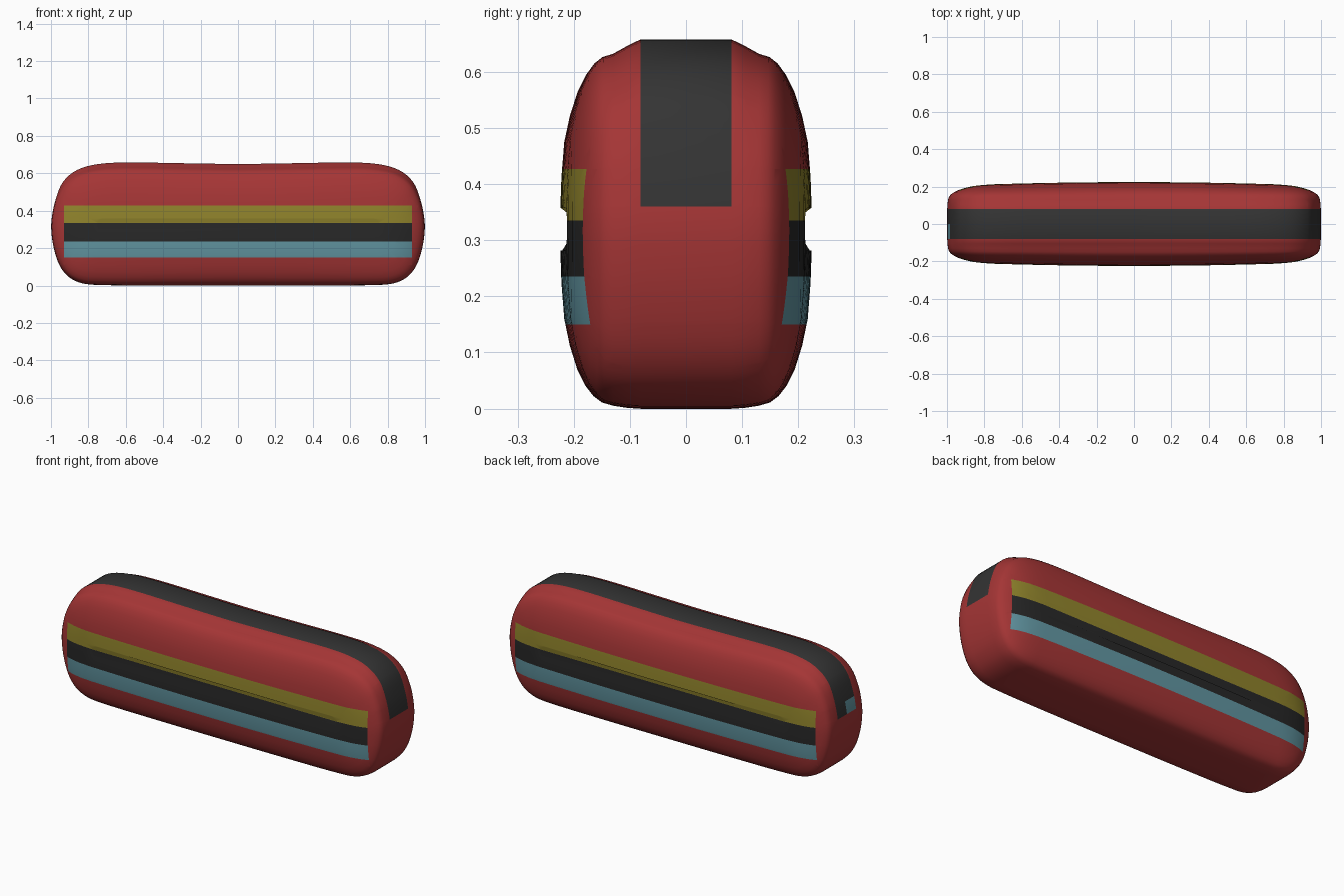
import bpy, bmesh, math
from mathutils import Vector

if "Cube" in bpy.data.objects:
    bpy.data.objects.remove(bpy.data.objects["Cube"])


def material(name, rgb):
    m = bpy.data.materials.new(name)
    m.diffuse_color = (*rgb, 1)
    m.use_nodes = True
    m.node_tree.nodes["Principled BSDF"].inputs["Base Color"].default_value = m.diffuse_color
    return m


RED, ZIP, YELLOW, BLACK, BLUE = range(5)
mats = [material("red fabric", (0.376, 0.036, 0.036)),
        material("charcoal zip", (0.034, 0.034, 0.034)),
        material("olive yellow stripe", (0.283, 0.231, 0.025)),
        material("black stripe", (0.021, 0.021, 0.021)),
        material("pale blue stripe", (0.122, 0.305, 0.361))]

# Right half of the front outline, from top centre to bottom centre
half = [(0, 0.65), (0.3, 0.654), (0.6, 0.658), (0.75, 0.649), (0.86, 0.618),
        (0.935, 0.555), (0.975, 0.46), (0.996, 0.36), (0.998, 0.29), (0.985, 0.2),
        (0.955, 0.11), (0.91, 0.05), (0.85, 0.017), (0.77, 0.004), (0.4, 0.0), (0, 0.0)]
ctrl = [Vector(p) for p in half + [(-x, z) for x, z in reversed(half[1:-1])]]


def smooth_loop(pts, steps):
    """Closed Catmull-Rom curve through pts."""
    out, n = [], len(pts)
    for i in range(n):
        a, b, c, d = (pts[(i + k) % n] for k in (-1, 0, 1, 2))
        # centripetal-like tangents for uneven spacing
        l0, l1, l2 = (b - a).length, (c - b).length, (d - c).length
        m1 = (c - a) / (l0 + l1) * l1
        m2 = (d - b) / (l1 + l2) * l1
        for k in range(steps):
            t = k / steps
            out.append(b * (2*t**3 - 3*t*t + 1) + m1 * (t**3 - 2*t*t + t)
                       + c * (3*t*t - 2*t**3) + m2 * (t**3 - t*t))
    return out


outline = smooth_loop(ctrl, 4)

# Cross-section layers: (scale toward the spine, y)
side = [(1.0, 0.0), (1.0, 0.081), (0.995, 0.105), (0.983, 0.13), (0.965, 0.15),
        (0.93, 0.165), (0.87, 0.18), (0.78, 0.194), (0.65, 0.207),
        (0.5, 0.217), (0.3, 0.222), (0.12, 0.224)]
layers = [(s, -y) for s, y in reversed(side)] + side[1:]


def place(p, s, y):
    top = min(max((p.y - 0.45) / 0.2, 0), 1)
    if abs(y) > 0.09:                      # shoulders drop beside the zip
        s -= 0.06 * top * min(1, (abs(y) - 0.09) / 0.03) * s
    cx = min(max(p.x, -0.72), 0.72)
    x, z = cx + s * (p.x - cx), 0.32 + s * (p.y - 0.32)
    if abs(y) > 0.13:                      # sides taper toward the ends
        y = math.copysign(0.13 + (abs(y) - 0.13) * (1 - 0.22 * x * x), y)
    return Vector((x, y, z))


bm = bmesh.new()
rings = [[bm.verts.new(place(p, s, y)) for p in outline] for s, y in layers]
n = len(outline)
for r0, r1 in zip(rings, rings[1:]):
    for i in range(n):
        j = (i + 1) % n
        bm.faces.new((r0[i], r0[j], r1[j], r1[i]))
bm.faces.new(rings[0])
bm.faces.new(rings[-1])
bmesh.ops.recalc_face_normals(bm, faces=bm.faces)

# Cut the stripe, zip and tab boundaries into the shell
cuts = [((0, 0, z), (0, 0, 1)) for z in (0.15, 0.235, 0.335, 0.36, 0.427)]
cuts += [((x, 0, 0), (1, 0, 0)) for x in (-0.93, 0.93)]
for co, no in cuts:
    bmesh.ops.bisect_plane(bm, geom=bm.verts[:] + bm.edges[:] + bm.faces[:],
                           plane_co=co, plane_no=no, dist=1e-5)

# Colour by position
for f in bm.faces:
    c = f.calc_center_median()
    f.smooth = True
    if abs(c.y) < 0.081:
        if c.z > 0.36:
            f.material_index = ZIP
            if c.x < -0.93 and c.y < 0 and c.z < 0.427:   # pull tab
                f.material_index = BLUE
    elif abs(c.y) > 0.13 and abs(c.x) < 0.93:
        if 0.15 < c.z < 0.235:
            f.material_index = BLUE
        elif 0.235 < c.z < 0.335:
            f.material_index = BLACK
        elif 0.335 < c.z < 0.427:
            f.material_index = YELLOW

mesh = bpy.data.meshes.new("pouch_body")
bm.to_mesh(mesh)
bm.free()
for m in mats:
    mesh.materials.append(m)
body = bpy.data.objects.new("pouch_body", mesh)
bpy.context.collection.objects.link(body)
